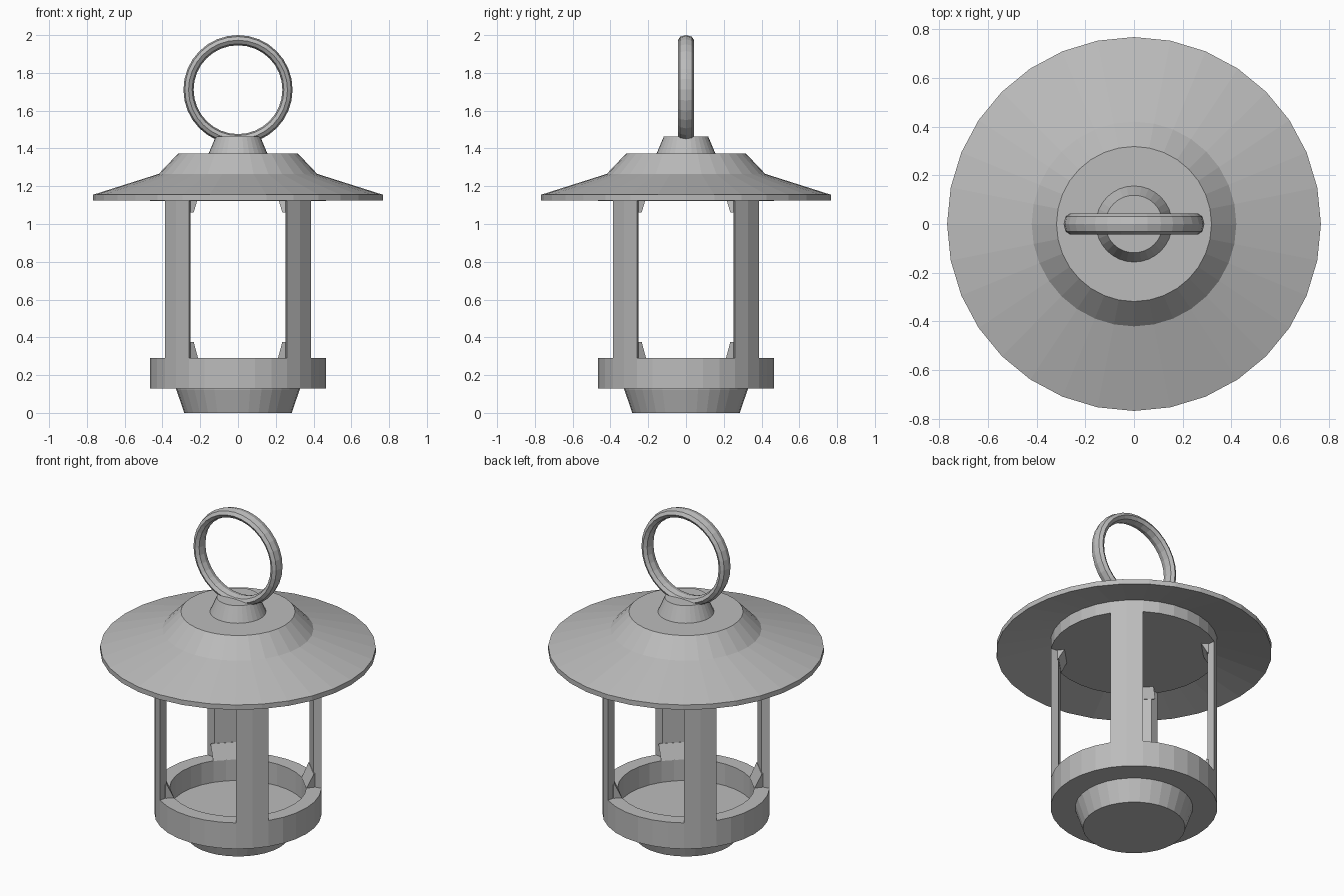
import bpy, bmesh, math
from mathutils import Matrix

cube = bpy.data.objects.get("Cube")
if cube:
    bpy.data.objects.remove(cube)

SIDES = 32
metal = bpy.data.materials.new("grey_metal")
metal.use_nodes = True
GREY = (0.5, 0.5, 0.5, 1)
metal.diffuse_color = GREY
metal.node_tree.nodes["Principled BSDF"].inputs["Base Color"].default_value = GREY


def finish(name, bm):
    bmesh.ops.remove_doubles(bm, verts=bm.verts, dist=1e-5)
    bmesh.ops.recalc_face_normals(bm, faces=bm.faces)
    mesh = bpy.data.meshes.new(name)
    bm.to_mesh(mesh)
    bm.free()
    mesh.materials.append(metal)
    obj = bpy.data.objects.new(name, mesh)
    bpy.context.collection.objects.link(obj)
    return obj


def lathe(name, profile):
    """Turn a radius/height profile; the ends are closed with flat discs."""
    bm = bmesh.new()
    rings = [[bm.verts.new((r * math.cos(a), r * math.sin(a), z))
              for a in (math.tau * i / SIDES for i in range(SIDES))]
             for r, z in profile]
    for low, high in zip(rings, rings[1:]):
        for i in range(SIDES):
            j = (i + 1) % SIDES
            bm.faces.new((low[i], low[j], high[j], high[i]))
    bm.faces.new(rings[0])
    bm.faces.new(rings[-1])
    return finish(name, bm)


def loft(bm, bottom, top):
    """Solid between two matching loops of points."""
    a = [bm.verts.new(p) for p in bottom]
    b = [bm.verts.new(p) for p in top]
    bm.faces.new(a)
    bm.faces.new(b)
    for i in range(len(a)):
        j = (i + 1) % len(a)
        bm.faces.new((a[i], a[j], b[j], b[i]))


def polar(r, degrees, z):
    a = math.radians(degrees)
    return (r * math.cos(a), r * math.sin(a), z)


# Base foot and the tray with its recessed floor
lathe("base_foot", [(0.285, 0), (0.327, 0.125), (0.327, 0.135)])
lathe("tray", [(0.465, 0.13), (0.465, 0.29), (0.38, 0.29), (0.38, 0.157)])

# Roof with collar underneath, and the neck on top
lathe("roof", [(0.465, 1.122), (0.465, 1.195), (0.767, 1.125), (0.767, 1.155),
               (0.42, 1.265), (0.318, 1.372)])
lathe("neck", [(0.157, 1.37), (0.118, 1.462)])

# Four corner posts with a sloped brace at each end
EDGE = 0.251
DEPTH = 0.337
POST_LOW, POST_HIGH = 0.28, 1.14
HALF = 11.25
for number, turn in enumerate((0, 90, 180, 270), 1):
    bm = bmesh.new()

    def post_loop(z):
        outer = [polar(0.465, 45 + s * HALF, z) for s in (-1, 0, 1)]
        return outer + [(EDGE, DEPTH, z), (DEPTH, EDGE, z)]

    def brace_loop(z, inner):
        return [(DEPTH + 0.01, EDGE, z), (EDGE, DEPTH + 0.01, z),
                polar(inner, 45 + HALF, z), polar(inner, 45 - HALF, z)]

    loft(bm, post_loop(POST_LOW), post_loop(POST_HIGH))
    loft(bm, brace_loop(0.288, 0.38), brace_loop(0.375, 0.422))
    loft(bm, brace_loop(1.062, 0.422), brace_loop(1.13, 0.385))
    bm.transform(Matrix.Rotation(math.radians(turn), 4, "Z"))
    finish(f"post_{number}", bm)

# Hanging ring: upright torus with an oval section
bpy.ops.mesh.primitive_torus_add(
    major_segments=SIDES, minor_segments=8, major_radius=0.262, minor_radius=0.027,
    location=(0, 0, 1.711), rotation=(math.pi / 2, 0, 0))
ring = bpy.context.object
ring.name = "hanging_ring"
ring.scale.z = 1.6
ring.data.materials.append(metal)
